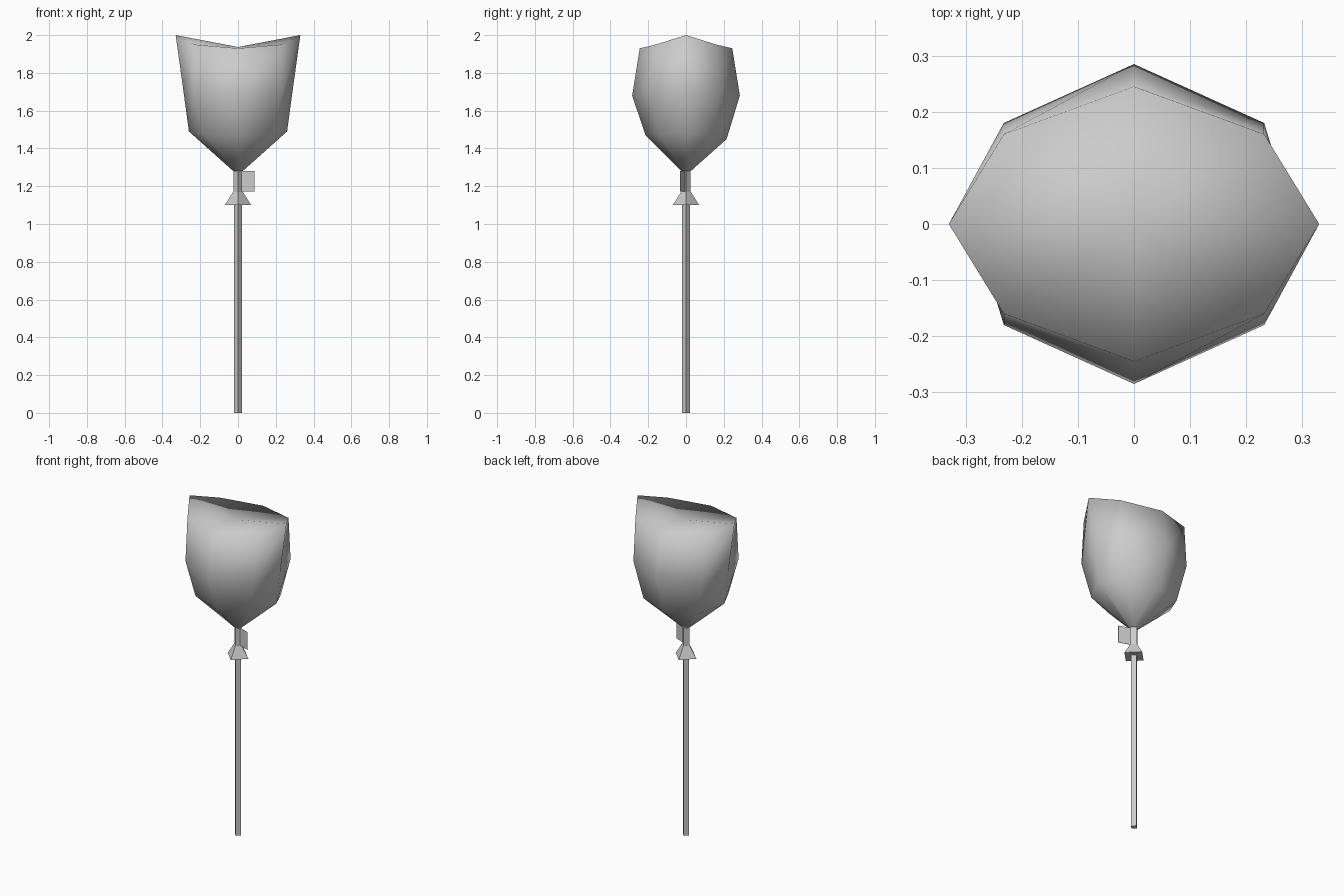
import bpy
import bmesh
from math import cos, sin, pi

old = bpy.data.objects.get("Cube")
if old:
    bpy.data.objects.remove(old, do_unlink=True)

grey = bpy.data.materials.new("plain grey")
grey.use_nodes = True
grey.diffuse_color = (0.6, 0.6, 0.6, 1)
grey.node_tree.nodes["Principled BSDF"].inputs["Base Color"].default_value = (0.6, 0.6, 0.6, 1)


def finish(name, bm, smooth=False):
    bmesh.ops.recalc_face_normals(bm, faces=bm.faces)
    for f in bm.faces:
        f.smooth = smooth
    mesh = bpy.data.meshes.new(name)
    bm.to_mesh(mesh)
    bm.free()
    mesh.materials.append(grey)
    obj = bpy.data.objects.new(name, mesh)
    bpy.context.collection.objects.link(obj)
    return obj


def bridge(bm, low, high):
    n = len(low)
    for i in range(n):
        j = (i + 1) % n
        bm.faces.new((low[i], low[j], high[j], high[i]))


def square_post(name, r_low, r_high, z_low, z_high):
    """Four-sided post with its corners on the axes."""
    bm = bmesh.new()
    rings = [[bm.verts.new((r * cos(k * pi / 2), r * sin(k * pi / 2), z)) for k in range(4)]
             for r, z in ((r_low, z_low), (r_high, z_high))]
    bridge(bm, *rings)
    bm.faces.new(rings[0])
    bm.faces.new(rings[1])
    return finish(name, bm)


def eight_ring(bm, side, corner, front, lean=0.0):
    """Ring from its (x, z) side, (x, y, z) corner and (y, z) front points."""
    x, zx = side
    cx, cy, cz = corner
    y, zy = front
    pts = [(x, 0, zx), (cx, cy, cz), (0, y, zy), (-cx, cy, cz),
           (-x, 0, zx), (-cx, -cy, cz), (0, -y, zy), (cx, -cy, cz)]
    return [bm.verts.new((px, py, pz - lean * py)) for px, py, pz in pts]


# Bag: pinched foot, belly, shoulder and peaked rim with a shallow dished top
bm = bmesh.new()
rings = [
    eight_ring(bm, (0.025, 1.28), (0.017, 0.017, 1.28), (0.025, 1.28)),
    eight_ring(bm, (0.26, 1.49), (0.185, 0.15, 1.47), (0.215, 1.46), 0.05),
    eight_ring(bm, (0.287, 1.69), (0.232, 0.18, 1.69), (0.285, 1.68)),
    eight_ring(bm, (0.33, 2.0), (0.232, 0.16, 1.95), (0.245, 1.93)),
]
for low, high in zip(rings, rings[1:]):
    bridge(bm, low, high)
bm.faces.new(rings[0])
centre = bm.verts.new((0, 0, 1.937))
rim = rings[-1]
for i in range(8):
    bm.faces.new((rim[i], rim[(i + 1) % 8], centre))
finish("bag", bm, smooth=True)

# Stick, flared collar and pinched neck
square_post("stick", 0.022, 0.022, 0.0, 1.14)
square_post("flared_collar", 0.07, 0.026, 1.10, 1.17)
square_post("neck", 0.025, 0.025, 1.165, 1.28)

# Tag: thin plate angled off the neck
bm = bmesh.new()
rings = [[bm.verts.new((x, y + dy, z)) for x, y, z in
          ((0.0, 0.0, 1.172), (0.088, -0.032, 1.172), (0.088, -0.032, 1.28), (0.0, 0.0, 1.28))]
         for dy in (-0.001, 0.001)]
bridge(bm, *rings)
bm.faces.new(rings[0])
bm.faces.new(rings[1])
finish("tag", bm)
